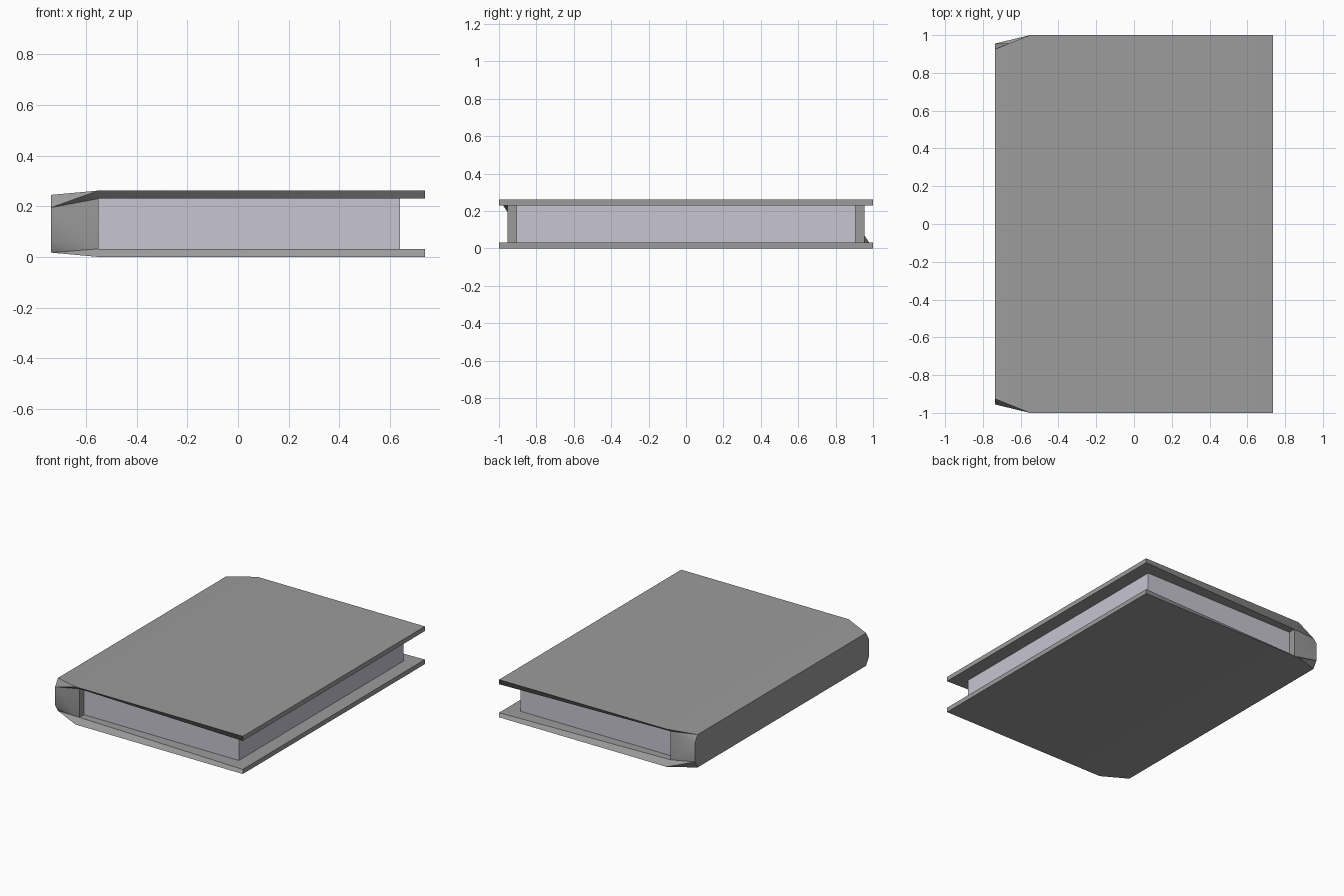
import bpy, bmesh, math

if "Cube" in bpy.data.objects:
    bpy.data.objects.remove(bpy.data.objects["Cube"])


def material(name, rgb):
    m = bpy.data.materials.new(name)
    m.diffuse_color = (*rgb, 1)
    m.use_nodes = True
    m.node_tree.nodes["Principled BSDF"].inputs["Base Color"].default_value = m.diffuse_color
    return m


grey = material("grey cover", (0.33, 0.33, 0.33))
paper = material("pale lilac paper", (0.57, 0.56, 0.64))

X0, XH, X1 = -0.737, -0.55, 0.737      # spine back, hinge, fore edge
T, H = 0.032, 0.262                    # board thickness, total height


def new_object(name, bm, mat):
    bmesh.ops.recalc_face_normals(bm, faces=bm.faces[:])
    me = bpy.data.meshes.new(name)
    bm.to_mesh(me)
    bm.free()
    me.materials.append(mat)
    ob = bpy.data.objects.new(name, me)
    bpy.context.collection.objects.link(ob)
    return ob


# Cover: one closed C-shaped profile, (x, half width, z), joined across y
profile = [
    (X1, 1.0, H),                # 0 top board fore edge, outside
    (XH, 1.0, H),                # 1 top hinge, outside
    (X0, 0.925, H - 0.017),      # 2 spine top
    (X0, 0.955, H - 0.067),      # 3 spine upper corner
    (X0, 0.955, 0.067),          # 4 spine lower corner
    (X0, 0.925, 0.017),          # 5 spine bottom
    (XH, 1.0, 0.0),              # 6 bottom hinge, outside
    (X1, 1.0, 0.0),              # 7 bottom board fore edge, outside
    (X1, 1.0, T),                # 8 bottom board fore edge, inside
    (XH, 0.955, T),              # 9 inner wall bottom
    (XH, 0.955, H - T),          # 10 inner wall top
    (X1, 1.0, H - T),            # 11 top board fore edge, inside
]
bm = bmesh.new()
ends = {s: [bm.verts.new((x, s * y, z)) for x, y, z in profile] for s in (-1, 1)}
f, b = ends[-1], ends[1]
n = len(profile)
for i in range(n):
    j = (i + 1) % n
    if i not in (2, 3, 4):
        bm.faces.new((f[i], f[j], b[j], b[i]))
# flat spine back with clipped corners
bm.faces.new(f[2:6] + b[5:1:-1])
# head and tail ends: boards, then the hollowed spine end
for s, v in ends.items():
    caps = [(0, 1, 10, 11), (6, 7, 8, 9), (3, 10, 9, 4)]
    if s < 0:
        caps += [(1, 2, 3), (1, 3, 10), (5, 6, 9), (5, 9, 4)]
    else:
        caps += [(1, 2, 10), (2, 3, 10), (4, 5, 6), (4, 6, 9)]
    for c in caps:
        bm.faces.new([v[k] for k in c])
cover = new_object("book_cover", bm, grey)

# Page block between the boards
bm = bmesh.new()
bmesh.ops.create_cube(bm, size=1)
for v in bm.verts:
    v.co.x = 0.64 if v.co.x > 0 else XH
    v.co.y *= 1.81
    v.co.z = H - T if v.co.z > 0 else T
new_object("page_block", bm, paper)

# Soft shading over the gentle bends, sharp board edges
bpy.ops.object.select_all(action='DESELECT')
cover.select_set(True)
bpy.context.view_layer.objects.active = cover
bpy.ops.object.shade_smooth_by_angle(angle=math.radians(35))
